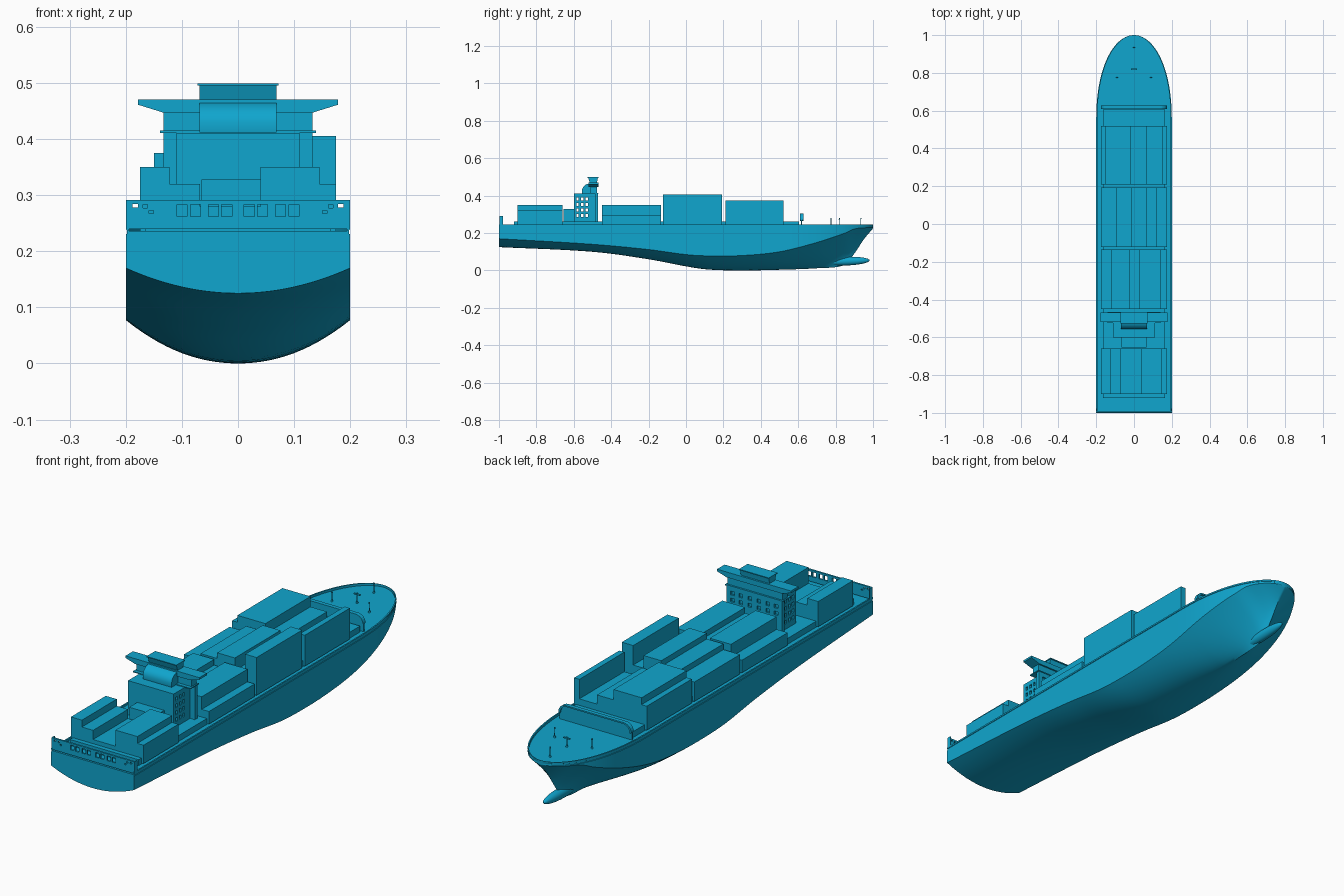
import bpy, bmesh, math
from mathutils import Vector

cube = bpy.data.objects.get("Cube")
if cube:
    bpy.data.objects.remove(cube, do_unlink=True)

BLUE = (0.005, 0.38, 0.62, 1)
paint = bpy.data.materials.new("ship_blue")
paint.use_nodes = True
paint.diffuse_color = BLUE
paint.node_tree.nodes["Principled BSDF"].inputs["Base Color"].default_value = BLUE


def make(name, bm, smooth=None):
    bmesh.ops.recalc_face_normals(bm, faces=bm.faces)
    mesh = bpy.data.meshes.new(name)
    bm.to_mesh(mesh)
    bm.free()
    ob = bpy.data.objects.new(name, mesh)
    bpy.context.collection.objects.link(ob)
    mesh.materials.append(paint)
    if smooth:
        bpy.ops.object.select_all(action="DESELECT")
        ob.select_set(True)
        bpy.context.view_layer.objects.active = ob
        bpy.ops.object.shade_smooth_by_angle(angle=math.radians(smooth))
    return ob


def add_box(bm, x0, x1, y0, y1, z0, z1):
    for v in bmesh.ops.create_cube(bm, size=1)["verts"]:
        v.co = Vector((x0 if v.co.x < 0 else x1, y0 if v.co.y < 0 else y1,
                       z0 if v.co.z < 0 else z1))


def boxes(name, specs):
    bm = bmesh.new()
    for s in specs:
        add_box(bm, *s)
    return make(name, bm)


def prism(name, pts, axis, a, b, smooth=None):
    """Extrude a profile along x (points are y, z) or along y (points are x, z)."""
    bm = bmesh.new()
    place = (lambda p, d: (d, *p)) if axis == "x" else (lambda p, d: (p[0], d, p[1]))
    lo = [bm.verts.new(place(p, a)) for p in pts]
    hi = [bm.verts.new(place(p, b)) for p in pts]
    bm.faces.new(lo)
    bm.faces.new(hi)
    for i in range(len(pts)):
        j = (i + 1) % len(pts)
        bm.faces.new((lo[i], lo[j], hi[j], hi[i]))
    return make(name, bm, smooth)


def cut(target, specs):
    cutter = boxes(target.name + "_cutter", specs)
    cutter.hide_render = True
    cutter.hide_set(True)
    cutter.display_type = "WIRE"
    mod = target.modifiers.new("openings", "BOOLEAN")
    mod.operation = "DIFFERENCE"
    mod.solver = "EXACT"
    mod.object = cutter


# Hull stations: y, keel height, bilge height, section fullness
STATIONS = [(-1, .125, .17, .5), (-.5, .1, .14, .5), (-.2, .06, .112, .48),
            (0, .022, .085, .48), (.12, .005, .078, .48), (.3, 0, .08, .48),
            (.5, .004, .1, .55), (.7, .012, .15, .9), (.85, .03, .2, 1.5),
            (.9, .09, .222, 1.4), (.95, .165, .228, 1), (1, .225, .229, .8)]


def station(y):
    """Cubic blend between the stations."""
    n = len(STATIONS)
    i = max(k for k in range(n - 1) if STATIONS[k][0] <= y)

    def slope(k, c):
        a, b = STATIONS[max(k - 1, 0)], STATIONS[min(k + 1, n - 1)]
        return (b[c] - a[c]) / (b[0] - a[0])
    p, q = STATIONS[i], STATIONS[i + 1]
    h = q[0] - p[0]
    t = (y - p[0]) / h
    return [p[c] * (1 + 2 * t) * (1 - t) ** 2 + q[c] * t * t * (3 - 2 * t)
            + h * (slope(i, c) * t * (1 - t) ** 2 + slope(i + 1, c) * t * t * (t - 1))
            for c in (1, 2, 3)]


def section(y):
    keel, bilge, full = station(y)
    keel = max(keel, 0)
    t = max(0, (y - .55) / .45)
    beam = .2 * math.sqrt(max(0, 1 - t ** 2.2))
    inner, groove = max(beam - .006, 0), max(beam - .002, 0)
    half = [(beam * i / 14, keel + (bilge - keel) * (i / 14) ** (1 / full)) for i in range(15)]
    half += [(beam, .23), (groove, .231), (groove, .238), (beam, .239),
             (beam, .246), (inner, .246), (inner, .236), (0, .236)]
    return half + [(-x, z) for x, z in reversed(half[1:-1])]


bm = bmesh.new()
ys = [-1 + 1.6 * i / 40 for i in range(40)] + [.6 + .4 * math.sin(math.pi / 2 * i / 32) for i in range(33)]
rings = [[bm.verts.new((x, y, z)) for x, z in section(y)] for y in ys]
for a, b in zip(rings, rings[1:]):
    for i in range(len(a)):
        j = (i + 1) % len(a)
        bm.faces.new((a[i], a[j], b[j], b[i]))
bm.faces.new(rings[0])
bmesh.ops.remove_doubles(bm, verts=bm.verts, dist=1e-5)
make("hull", bm, 35)

# Bulbous bow
bm = bmesh.new()
bmesh.ops.create_uvsphere(bm, u_segments=24, v_segments=16, radius=1)
for v in bm.verts:
    v.co = Vector((v.co.x * .021, .86 + v.co.y * .122, .05 + v.co.z * .023 + v.co.y * .004))
make("bow_bulb", bm, 60)

# Hatch base and cargo stacks: each bay is y range plus x edges and tops
boxes("hatch_base", [(-.165, .165, -.92, .605, .235, .262)])
BAYS = {
    "aft": (-.9, -.66, (-.175, -.122, -.068, .04, .145, .175), (.35, .32, .28, .35, .32)),
    "bridge": (-.45, -.135, (-.175, -.122, -.02, .03, .14, .175), (.295, .35, .325, .35, .295)),
    "middle": (-.122, .192, (-.175, -.095, -.015, .07, .12, .175), (.325, .35, .375, .32, .405)),
    "forward": (.21, .52, (-.175, -.15, -.015, .065, .15, .175), (.345, .375, .33, .29, .375)),
}
for name, (y0, y1, edges, tops) in BAYS.items():
    boxes(name + "_containers", [(a, b, y0, y1, .24, top)
                                 for a, b, top in zip(edges, edges[1:], tops)])

# Accommodation block with window openings
house = boxes("deckhouse", [(-.11, .11, -.6, -.485, .236, .411)])
rows = [.285 + .03 * i for i in range(4)]
cut(house, [(-.2, .2, y - .006, y + .006, z, z + .016) for z in rows for y in (-.58, -.555, -.53)])
face = boxes("deckhouse_face", [(-.133, .133, -.487, -.47, .236, .411)])
cut(face, [(x - .009, x + .009, -.478, -.4, z, z + .016)
           for z in rows[2:] for x in (-.105, -.065, -.022, .022, .065, .105)])
boxes("engine_casing", [(-.065, .065, -.655, -.6, .236, .328)])
boxes("bridge_deck", [(-.139, .139, -.525, -.467, .411, .415)])
boxes("wheelhouse", [(-.133, .133, -.51, -.475, .415, .452)])
prism("bridge_wings", [(-.178, .47), (.178, .47), (.178, .461), (.133, .447),
                       (-.133, .447), (-.178, .461)], "y", -.52, -.468)
prism("funnel", [(-.555, .412), (-.557, .43), (-.55, .447), (-.535, .46), (-.513, .466),
                 (-.523, .496), (-.471, .496), (-.477, .466), (-.477, .412)], "x", -.069, .069, 30)
boxes("funnel_cap", [(-.072, .072, -.527, -.467, .495, .499)])

# Stern bulwark with mooring openings
rail = boxes("stern_bulwark", [(-.2, .2, -.998, -.99, .24, .291)])
openings = [(s * x - .009, s * x + .009, -1.1, -.9, .262, .283)
            for s in (-1, 1) for x in (.1, .076, .044, .02)]
openings += [(s * x - w, s * x + w, -1.1, -.9, z - .003, z + .003)
             for s in (-1, 1) for x, z, w in ((.183, .281, .005), (.165, .28, .004), (.155, .27, .004))]
cut(rail, openings)
boxes("stern_bulwark_ends", [(s * .2, s * .196, -.99, -.978, .24, .291) for s in (-1, 1)])

# Breakwater with rounded top corners
arc = [(.14 + .035 * math.cos(a), .27 + .035 * math.sin(a))
       for a in [math.pi / 2 * i / 6 for i in range(7)]]
outline = [(.175, .236)] + arc + [(-x, z) for x, z in reversed(arc)] + [(-.175, .236)]
prism("breakwater", outline, "y", .614, .621)
prism("breakwater_cap", arc + [(-x, z) for x, z in reversed(arc)]
      + [(-x * .965, z - .006) for x, z in arc]
      + [(x * .965, z - .006) for x, z in reversed(arc)], "y", .61, .628)

# Foredeck posts
bm = bmesh.new()
for x, y, top in ((-.09, .775, .28), (.09, .775, .28), (0, .82, .28), (0, .935, .28)):
    for radius, low, high in ((.005, .235, .243), (.002, .24, top), (.0035, top - .006, top)):
        new = bmesh.ops.create_cone(bm, cap_ends=True, segments=10, radius1=radius,
                                    radius2=radius * .8, depth=high - low)["verts"]
        bmesh.ops.translate(bm, verts=new, vec=(x, y, (low + high) / 2))
add_box(bm, -.015, .015, .816, .824, .272, .276)
make("foredeck_posts", bm, 40)
